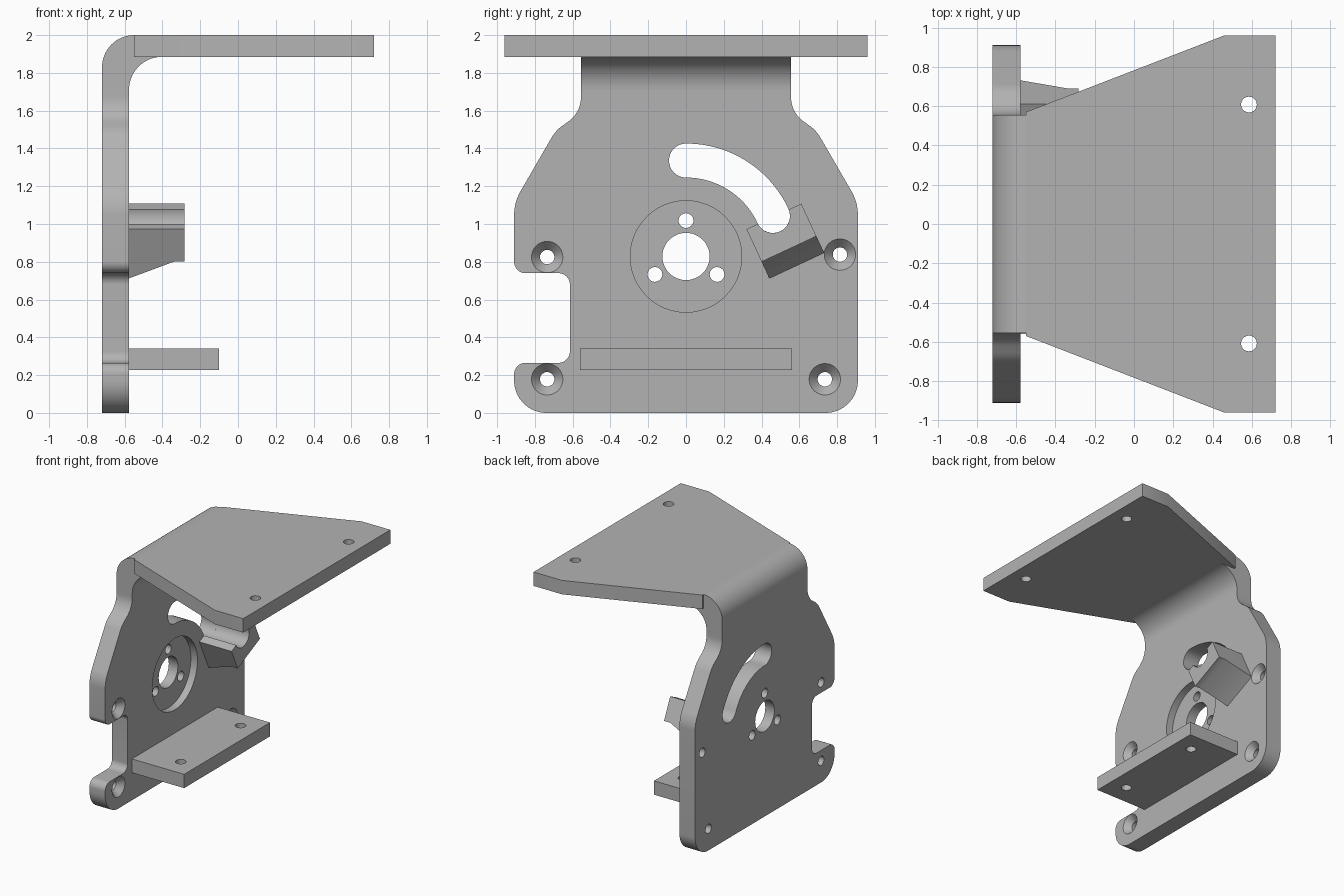
import bpy, bmesh
from math import sin, cos, tan, radians, pi
from mathutils import Matrix, Vector

default = bpy.data.objects.get("Cube")
if default:
    bpy.data.objects.remove(default, do_unlink=True)

grey = bpy.data.materials.new("matte grey")
grey.use_nodes = True
grey.diffuse_color = (0.45, 0.45, 0.45, 1)
grey.node_tree.nodes["Principled BSDF"].inputs["Base Color"].default_value = grey.diffuse_color

BACK, FACE = -0.72, -0.577   # the two sides of the upright plate
HUB = (0, 0.828)             # centre of the motor recess (y, z)


def make_object(name, bm):
    bmesh.ops.recalc_face_normals(bm, faces=bm.faces)
    mesh = bpy.data.meshes.new(name)
    bm.to_mesh(mesh)
    bm.free()
    mesh.materials.append(grey)
    obj = bpy.data.objects.new(name, mesh)
    bpy.context.collection.objects.link(obj)
    return obj


def prism(name, outline, axis, start, end):
    """Extrude a 2D outline along the x, y or z axis."""
    place = {"x": lambda p, d: (d, p[0], p[1]),
             "y": lambda p, d: (p[0], d, p[1]),
             "z": lambda p, d: (p[0], p[1], d)}[axis]
    bm = bmesh.new()
    a, b = [[bm.verts.new(place(p, d)) for p in outline] for d in (start, end)]
    bm.faces.new(a)
    bm.faces.new(b)
    for i in range(len(a)):
        j = (i + 1) % len(a)
        bm.faces.new((a[i], a[j], b[j], b[i]))
    return make_object(name, bm)


def arc(centre, radius, start, end, steps=16):
    angles = [radians(start + (end - start) * i / steps) for i in range(steps + 1)]
    return [(centre[0] + radius * cos(t), centre[1] + radius * sin(t)) for t in angles]


def rounded(corners, steps=10):
    """Round each (u, v, radius) corner of a closed outline."""
    points = []
    for i, (u, v, r) in enumerate(corners):
        p = Vector((u, v))
        if r == 0:
            points.append(p)
            continue
        to_prev = (Vector(corners[i - 1][:2]) - p).normalized()
        to_next = (Vector(corners[(i + 1) % len(corners)][:2]) - p).normalized()
        half = to_prev.angle(to_next) / 2
        centre = p + (to_prev + to_next).normalized() * r / sin(half)
        first = p + to_prev * r / tan(half) - centre
        last = p + to_next * r / tan(half) - centre
        for k in range(steps + 1):
            points.append(centre + first.lerp(last, k / steps).normalized() * r)
    return points


def cut(target, cutter):
    cutter.hide_render = True
    mod = target.modifiers.new("cut", "BOOLEAN")
    mod.operation, mod.solver, mod.object = "DIFFERENCE", "EXACT", cutter
    bpy.context.view_layer.objects.active = target
    bpy.ops.object.modifier_apply(modifier=mod.name)
    bpy.data.objects.remove(cutter, do_unlink=True)


def drill(target, centre, radius, axis, start, end):
    cut(target, prism("drill", arc(centre, radius, 0, 352.5, 47), axis, start, end))


def countersink(target, y, z):
    drill(target, (y, z), 0.038, "x", BACK - 0.1, FACE + 0.1)
    bm = bmesh.new()
    bmesh.ops.create_cone(bm, cap_ends=True, segments=48, radius1=0.03, radius2=0.093, depth=0.07,
                          matrix=Matrix.Translation((FACE - 0.024, y, z)) @ Matrix.Rotation(pi / 2, 4, "Y"))
    cut(target, make_object("countersink", bm))


# Upright plate with shoulders and a side notch
right_side = [(0.91, 0, 0.17), (0.91, 1.115, 0.25), (0.69, 1.495, 0.2), (0.556, 1.59, 0.16), (0.556, 1.71, 0)]
left_side = [(-y, z, r) for y, z, r in reversed(right_side)]
notch = [(-0.91, 0.74, 0.06), (-0.615, 0.74, 0.06), (-0.615, 0.265, 0.06), (-0.91, 0.265, 0.06)]
plate = prism("upright_plate", rounded(right_side + left_side[:-1] + notch + left_side[-1:]), "x", BACK, FACE)

# Motor recess, shaft hole and three bolt holes
drill(plate, HUB, 0.295, "x", FACE - 0.06, FACE + 0.1)
drill(plate, HUB, 0.125, "x", BACK - 0.1, FACE + 0.1)
for angle in (90, 210, 330):
    drill(plate, arc(HUB, 0.19, angle, angle, 1)[0], 0.039, "x", BACK - 0.1, FACE + 0.1)

# Curved adjustment slot
SLOT_R, SLOT_W, SLOT_END = 0.508, 0.09, 25
slot_tip = arc(HUB, SLOT_R, SLOT_END, SLOT_END, 1)[0]
slot_top = (HUB[0], HUB[1] + SLOT_R)
slot = (arc(HUB, SLOT_R + SLOT_W, SLOT_END, 90, 24) + arc(slot_top, SLOT_W, 90, 270)[1:]
        + arc(HUB, SLOT_R - SLOT_W, 90, SLOT_END, 24)[1:]
        + arc(slot_tip, SLOT_W, SLOT_END + 180, SLOT_END + 360)[1:-1])
cut(plate, prism("slot_cutter", slot, "x", BACK - 0.1, FACE + 0.1))

# Countersunk mounting holes
for y, z in ((-0.735, 0.825), (-0.735, 0.178), (0.735, 0.178), (0.815, 0.838)):
    countersink(plate, y, z)

# Bend joining the upright plate to the top plate
bend_outline = ([(BACK, 1.71), (FACE, 1.71)] + arc((-0.402, 1.71), 0.175, 180, 90)[1:]
                + [(-0.55, 1.885), (-0.55, 2)] + arc((-0.55, 1.83), 0.17, 90, 180)[1:])
bend = prism("bend", bend_outline, "y", -0.556, 0.556)

# Flared top plate with two holes
half_top = [(-0.55, 0.57), (0.46, 0.96), (0.72, 0.96)]
top = prism("top_plate", half_top + [(x, -y) for x, y in reversed(half_top)], "z", 1.885, 2)

# Lower ledge with two holes
ledge = prism("lower_ledge", [(FACE, -0.56), (-0.1, -0.56), (-0.1, 0.56), (FACE, 0.56)], "z", 0.228, 0.342)
for side in (-1, 1):
    drill(top, (0.585, side * 0.608), 0.04, "z", 1.8, 2.1)
    drill(ledge, (-0.25, side * 0.39), 0.04, "z", 0.1, 0.5)

# Tilted stop block at the slot end, with the slot's round groove
block = prism("stop_block", [(FACE, 0), (-0.283, 0), (-0.283, -0.19), (-0.34, -0.19), (FACE, -0.287)],
              "y", -0.16, 0.16)
block.data.transform(Matrix.Translation((0, 0.465, 1.04)) @ Matrix.Rotation(radians(25), 4, "X"))
drill(block, slot_tip, SLOT_W, "x", FACE - 0.1, -0.2)

# Smooth the curved walls, keep the edges sharp
for obj in (plate, bend, top, ledge, block):
    bpy.ops.object.select_all(action="DESELECT")
    obj.select_set(True)
    bpy.context.view_layer.objects.active = obj
    bpy.ops.object.shade_smooth_by_angle(angle=radians(30))
